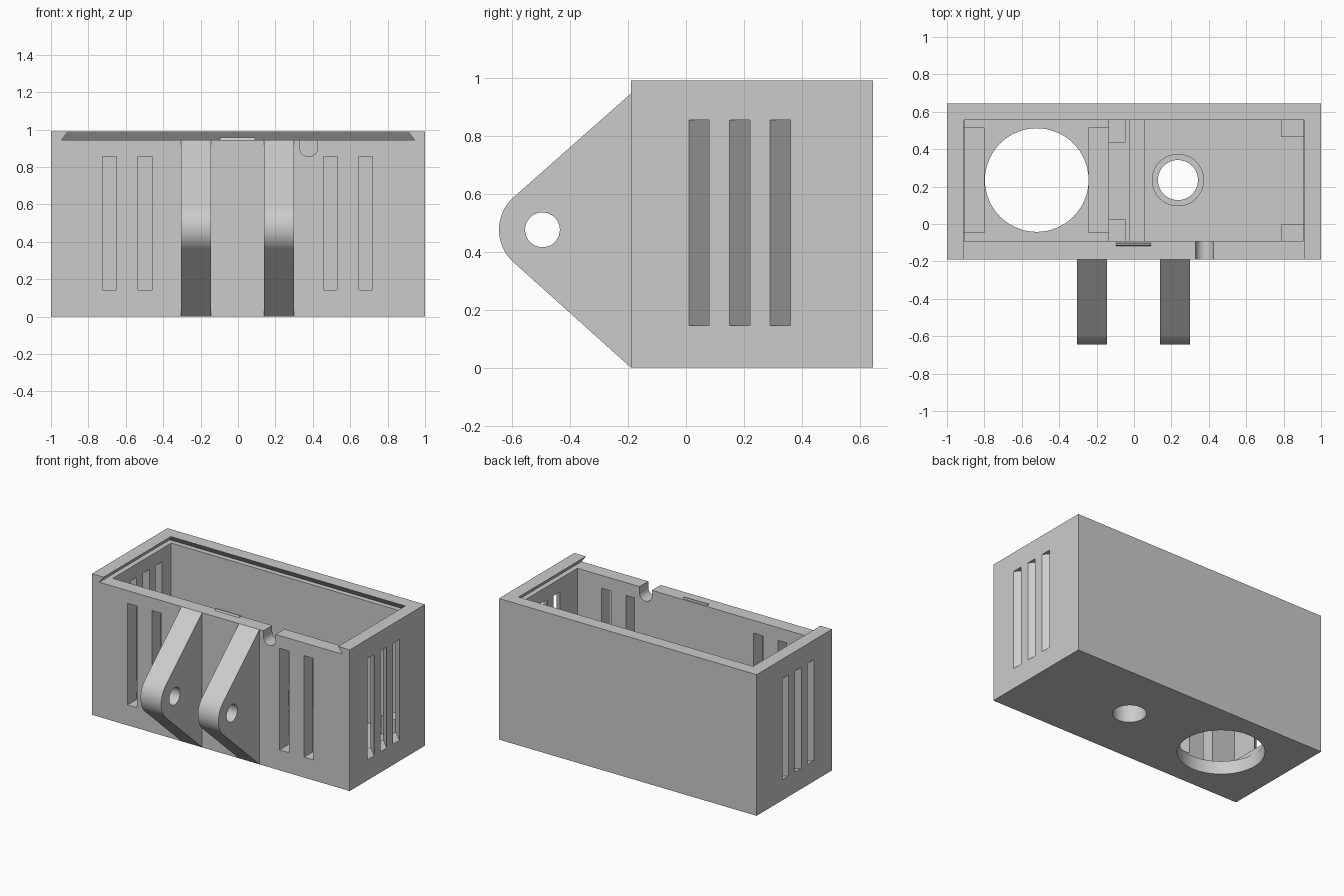
import bpy, bmesh, math
from mathutils import Vector

old = bpy.data.objects.get("Cube")
if old:
    bpy.data.objects.remove(old, do_unlink=True)

grey = bpy.data.materials.new("plain grey")
grey.use_nodes = True
grey.diffuse_color = (0.6, 0.6, 0.6, 1)
grey.node_tree.nodes["Principled BSDF"].inputs["Base Color"].default_value = (0.6, 0.6, 0.6, 1)
parts = []


def loft(name, ring_a, ring_b):
    """Closed solid between two matching rings of points."""
    bm = bmesh.new()
    a = [bm.verts.new(p) for p in ring_a]
    b = [bm.verts.new(p) for p in ring_b]
    bm.faces.new(a)
    bm.faces.new(b)
    for i in range(len(a)):
        j = (i + 1) % len(a)
        bm.faces.new((a[i], a[j], b[j], b[i]))
    bmesh.ops.recalc_face_normals(bm, faces=bm.faces)
    mesh = bpy.data.meshes.new(name)
    bm.to_mesh(mesh)
    bm.free()
    mesh.materials.append(grey)
    ob = bpy.data.objects.new(name, mesh)
    bpy.context.collection.objects.link(ob)
    return ob


def prism(name, profile, axis, start, end):
    """Profile swept along an axis; its points use the other two axes in order."""
    def ring(t):
        pts = []
        for p in profile:
            q = list(p)
            q.insert("xyz".index(axis), t)
            pts.append(Vector(q))
        return pts
    return loft(name, ring(start), ring(end))


def rect(x0, x1, y0, y1):
    return [(x0, y0), (x1, y0), (x1, y1), (x0, y1)]


def box(name, x0, x1, y0, y1, z0, z1):
    return prism(name, rect(x0, x1, y0, y1), "z", z0, z1)


def arc(cx, cy, r, a0=0, a1=360, n=64):
    full = a1 - a0 == 360
    steps = n if full else n + 1
    angles = [math.radians(a0 + (a1 - a0) * i / n) for i in range(steps)]
    return [(cx + r * math.cos(t), cy + r * math.sin(t)) for t in angles]


def cut(target, cutter):
    """Subtract the cutter and remove it."""
    mod = target.modifiers.new("cut", "BOOLEAN")
    mod.operation = "DIFFERENCE"
    mod.solver = "EXACT"
    mod.object = cutter
    deps = bpy.context.evaluated_depsgraph_get()
    mesh = bpy.data.meshes.new_from_object(target.evaluated_get(deps))
    target.modifiers.clear()
    target.data = mesh
    bpy.data.objects.remove(cutter, do_unlink=True)


FRONT, BACK, TOP, LEDGE, FLOOR = -0.19, 0.645, 0.99, 0.945, 0.093
IN_X, IN_FRONT, IN_BACK = 0.907, -0.092, 0.555

# Hollow case
case = box("case", -1, 1, FRONT, BACK, 0, TOP)
cut(case, box("cavity", -IN_X, IN_X, IN_FRONT, IN_BACK, FLOOR, 0.96))

# Dovetail track for a sliding lid, open at the front
low = [(x, y, LEDGE) for x, y in rect(-0.943, 0.943, -0.3, 0.59)]
high = [(x, y, 0.999) for x, y in rect(-0.903, 0.903, -0.3, 0.548)]
cut(case, loft("lid_track", low, high))

# Straight vent slots in the front wall
for x in (-0.687, -0.497, 0.493, 0.683):
    cut(case, box("front_slot", x - 0.037, x + 0.037, -0.3, 0, 0.143, 0.855))

# Slanted vent slots in both end walls
for side in (-1, 1):
    for y in (0.01, 0.15, 0.29):
        slant = [(side * 1.05, y - 0.05), (side * 1.05, y + 0.02),
                 (side * 0.85, y + 0.22), (side * 0.85, y + 0.15)]
        cut(case, prism("side_slot", slant, "z", 0.145, 0.853))

# Cable notch in the front rim
notch = arc(0.378, 0.903, 0.048, 180, 360, 24) + [(0.426, 0.97), (0.33, 0.97)]
cut(case, prism("cable_notch", notch, "y", -0.3, 0))

# Floor holes
cut(case, prism("large_hole", arc(-0.52, 0.235, 0.277), "z", -0.1, 0.3))
cut(case, prism("small_hole", arc(0.235, 0.235, 0.107), "z", -0.1, 0.3))
parts.append(case)

# Raised collar round the small hole
collar = prism("hole_collar", arc(0.235, 0.235, 0.14), "z", FLOOR - 0.01, 0.14)
cut(collar, prism("collar_bore", arc(0.235, 0.235, 0.107), "z", 0, 0.3))
parts.append(collar)

# Corner posts, divider and low ledges on the floor
for x0, x1, depth in ((-0.135, -0.045, 0.118), (0.785, IN_X, 0.09)):
    parts.append(box("front_post", x0, x1, IN_FRONT - 0.01, IN_FRONT + depth, 0.08, 0.22))
    parts.append(box("back_post", x0, x1, IN_BACK - depth, IN_BACK + 0.01, 0.08, 0.22))
parts.append(box("divider", -0.025, 0.06, IN_FRONT - 0.01, IN_BACK + 0.01, 0.08, 0.2))
for x0, x1 in ((-IN_X, -0.8), (-0.243, -0.135)):
    parts.append(box("holder_ledge", x0, x1, -0.047, 0.515, 0.08, 0.13))

# Small lid catch on the front rim
catch = [(-0.12, 0.94), (-0.1, 0.94), (-0.103, 0.957), (-0.112, 0.957)]
parts.append(prism("lid_catch", catch, "x", -0.095, 0.09))

# Two mounting lugs with pivot holes
lug_outline = [(FRONT + 0.01, 0), (FRONT + 0.01, LEDGE), (FRONT, LEDGE)]
lug_outline += arc(-0.495, 0.475, 0.15, 131, 229, 24) + [(FRONT, 0)]
for name, x0, x1 in (("right_lug", -0.305, -0.145), ("left_lug", 0.14, 0.3)):
    lug = prism(name, lug_outline, "x", x0, x1)
    cut(lug, prism("pivot_hole", arc(-0.495, 0.475, 0.06, n=40), "x", x0 - 0.1, x1 + 0.1))
    parts.append(lug)

# Smooth the round walls, keep the corners sharp
bpy.ops.object.select_all(action="DESELECT")
for ob in parts:
    ob.select_set(True)
bpy.context.view_layer.objects.active = case
bpy.ops.object.shade_smooth_by_angle(angle=math.radians(30))
